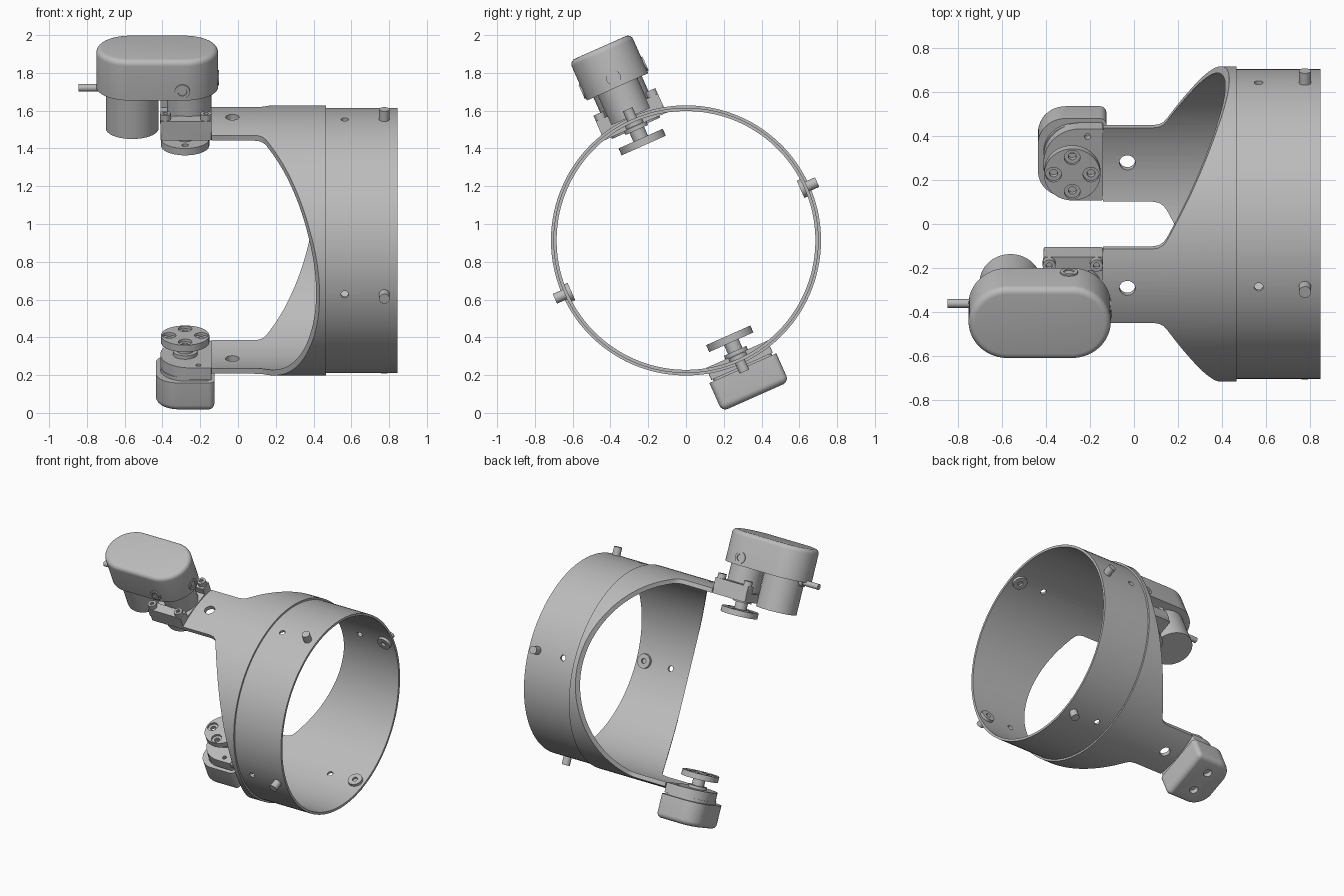
import bpy, bmesh, math
from mathutils import Matrix, Vector

if "Cube" in bpy.data.objects:
    bpy.data.objects.remove(bpy.data.objects["Cube"])

# Everything is built around the ring axis (local x), then tilted and lifted
FRAME = Matrix.Translation((0, 0, 0.913)) @ Matrix.Rotation(math.radians(24), 4, 'X')
X, Y, Z = Vector((1, 0, 0)), Vector((0, 1, 0)), Vector((0, 0, 1))

grey = bpy.data.materials.new("plain_grey")
grey.use_nodes = True
grey.diffuse_color = (0.5, 0.5, 0.5, 1)
grey.node_tree.nodes["Principled BSDF"].inputs["Base Color"].default_value = (0.5, 0.5, 0.5, 1)


def finish(name, bm):
    bmesh.ops.recalc_face_normals(bm, faces=bm.faces)
    mesh = bpy.data.meshes.new(name)
    bm.to_mesh(mesh)
    bm.free()
    mesh.materials.append(grey)
    ob = bpy.data.objects.new(name, mesh)
    bpy.context.collection.objects.link(ob)
    ob.matrix_world = FRAME
    return ob


def activate(ob):
    bpy.ops.object.select_all(action='DESELECT')
    ob.select_set(True)
    bpy.context.view_layer.objects.active = ob


def rod(name, start, direction, length, r, seg=32):
    """Cylinder from a start point along a direction."""
    bm = bmesh.new()
    d = Vector(direction).normalized()
    m = Matrix.Translation(Vector(start) + d * length / 2) @ d.to_track_quat('Z', 'Y').to_matrix().to_4x4()
    bmesh.ops.create_cone(bm, cap_ends=True, segments=seg, radius1=r, radius2=r, depth=length, matrix=m)
    return finish(name, bm)


def prism(name, outline, z0, z1, bevel=0):
    """Outline in x, y pulled from z0 to z1; the z1 rim may be rounded."""
    bm = bmesh.new()
    face = bm.faces.new([bm.verts.new((x, y, z0)) for x, y in outline])
    ext = bmesh.ops.extrude_face_region(bm, geom=[face])
    top = [v for v in ext["geom"] if isinstance(v, bmesh.types.BMVert)]
    bmesh.ops.translate(bm, verts=top, vec=(0, 0, z1 - z0))
    if bevel:
        rim = [e for e in bm.edges if all(v in top for v in e.verts)]
        bmesh.ops.bevel(bm, geom=rim, offset=bevel, segments=5, profile=0.5, affect='EDGES')
    return finish(name, bm)


def rounded(x0, x1, hw, r_left, r_right, n=14):
    """Rectangle outline with separate corner radii at its two ends."""
    pts = []
    for cx, cy, r, a0 in ((x1 - r_right, hw - r_right, r_right, 0), (x0 + r_left, hw - r_left, r_left, 90),
                          (x0 + r_left, r_left - hw, r_left, 180), (x1 - r_right, r_right - hw, r_right, 270)):
        for i in range(n + 1):
            a = math.radians(a0 + 90 * i / n)
            p = (cx + r * math.cos(a), cy + r * math.sin(a))
            if not pts or math.dist(p, pts[-1]) > 1e-4:
                pts.append(p)
    if math.dist(pts[0], pts[-1]) < 1e-4:
        pts.pop()
    return pts


def cut(ob, cutters):
    for c in cutters:
        c.hide_render = True
        mod = ob.modifiers.new("cut", 'BOOLEAN')
        mod.operation, mod.solver, mod.object = 'DIFFERENCE', 'EXACT', c
    activate(ob)
    for mod in list(ob.modifiers):
        bpy.ops.object.modifier_apply(modifier=mod.name)
    for c in cutters:
        bpy.data.objects.remove(c)


def socket(name, start, d, length, r, hole, depth):
    """Round boss with a blind hole in its far end."""
    ob = rod(name, start, d, length, r)
    end = Vector(start) + Vector(d) * (length - depth)
    cut(ob, [rod("cutter", end, d, depth + 0.02, hole)])
    return ob


# Ring: stepped tube profile spun round x
bm = bmesh.new()
section = [(-0.14, 0.685), (-0.14, 0.715), (0.465, 0.715), (0.465, 0.702), (0.845, 0.702), (0.845, 0.685)]
SEG = 128
rings = []
for i in range(SEG):
    a = math.tau * i / SEG
    rings.append([bm.verts.new((x, r * math.sin(a), r * math.cos(a))) for x, r in section])
for i in range(SEG):
    a, b = rings[i], rings[(i + 1) % SEG]
    for k in range(len(section)):
        j = (k + 1) % len(section)
        bm.faces.new((a[k], a[j], b[j], b[k]))
ring = finish("ring_with_arms", bm)

# Side cutaways leave two arms; round holes go through the wall
side = [(-0.3, 0.183), (0.085, 0.183), (0.112, 0.188), (0.134, 0.201), (0.15, 0.222),
        (0.25, 0.395), (0.38, 0.63), (0.435, 0.72), (0.44, 0.9), (-0.3, 0.9)]
cutters = [prism("cutter", [(x, s * y) for x, y in side], -1, 1) for s in (1, -1)]
for d in (Y, -Y, Z, -Z):
    cutters.append(rod("cutter", X * 0.565 + d * 0.6, d, 0.2, 0.02, 24))
for d in (Z, -Z):
    cutters.append(rod("cutter", X * -0.03 + d * 0.6, d, 0.2, 0.036))
cut(ring, cutters)

# Four pins with flanged heads inside the ring
for i, d in enumerate((Y, -Y, Z, -Z)):
    rod(f"pin_{i}", X * 0.775 + d * 0.68, d, 0.08, 0.028)
    socket(f"pin_head_{i}", X * 0.775 + d * 0.692, -d, 0.028, 0.05, 0.018, 0.015)

# Output discs with shafts and four countersunk holes, facing inward on both sides
HUB = X * -0.28
for side_name, s in (("upper", 1), ("lower", -1)):
    out = Z * s
    disc = rod(side_name + "_output_disc", HUB + out * 0.55, out, 0.04, 0.128, 64)
    spots = [HUB + v * 0.085 for v in (X, -X, Y, -Y)]
    cut(disc, [rod("cutter", p + out * 0.53, out, 0.035, 0.036) for p in spots]
        + [rod("cutter", p + out * 0.53, out, 0.1, 0.018) for p in spots])
    rod(side_name + "_output_shaft", HUB + out * 0.58, out, 0.1, 0.042)
    rod(side_name + "_shaft_collar", HUB + out * 0.64, out, 0.03, 0.065)

# Upper mount: base with two raised side walls and four screws
base = rounded(-0.41, -0.14, 0.18, 0.01, 0.01, 3)
prism("upper_mount_base", base, 0.66, 0.72)
for s in (1, -1):
    wall = [(-0.41, s * 0.11), (-0.14, s * 0.11), (-0.14, s * 0.18), (-0.41, s * 0.18)]
    prism("upper_mount_wall", wall, 0.7, 0.77)
    for x in (-0.385, -0.17):
        socket("mount_screw", (x, s * 0.15, 0.75), Z, 0.053, 0.029, 0.014, 0.02)

# Upper drive: gear column, stadium housing, hanging motor and cable
rod("gear_column", (-0.26, 0, 0.7), Z, 0.2, 0.115, 48)
prism("drive_housing", rounded(-0.75, -0.105, 0.178, 0.178, 0.178, 20), 0.89, 1.118, 0.03)
rod("motor", (-0.56, 0, 0.65), Z, 0.25, 0.14, 64)
rod("cable", (-0.68, 0, 0.885), -X, 0.165, 0.02)
rod("cable_collar", (-0.68, 0, 0.885), -X, 0.045, 0.03)
for d in (X, Y, -Y):
    socket("side_port", Vector((-0.295, 0, 0.943)) + d * 0.15, d, 0.035 + 0.01 * d.x, 0.04, 0.024, 0.03)

# Lower mount plate and gearbox, rounded at the free end
plate = prism("lower_mount", rounded(-0.41, -0.14, 0.178, 0.165, 0.01), -0.66, -0.73)
cut(plate, [rod("cutter", (-0.21, s * 0.14, -0.7), Z, 0.1, 0.014) for s in (1, -1)])
prism("gearbox_neck", rounded(-0.41, -0.15, 0.17, 0.14, 0.03), -0.72, -0.745)
gearbox = prism("lower_gearbox", rounded(-0.435, -0.125, 0.194, 0.125, 0.03), -0.74, -0.905, 0.035)
cut(gearbox, [rod("cutter", (-0.28, s * 0.08, -0.87), -Z, 0.1, 0.03) for s in (1, -1)])

# Smooth curved walls, keep edges crisp
for ob in bpy.context.collection.objects:
    if ob.type == 'MESH' and ob.data.materials and ob.data.materials[0] == grey:
        activate(ob)
        bpy.ops.object.shade_smooth_by_angle(angle=math.radians(30))
